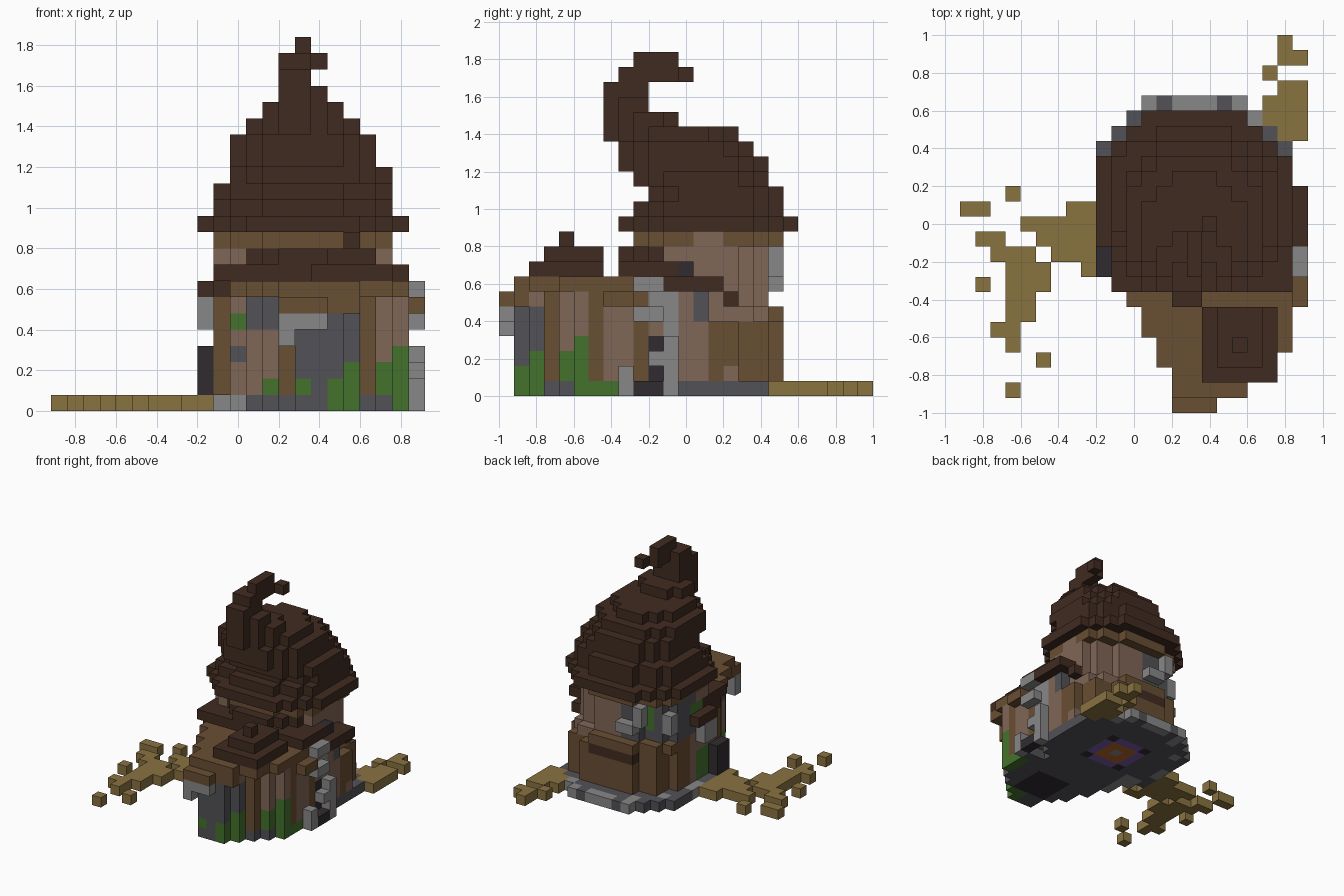
import bpy
import bmesh
from mathutils import Vector

cube = bpy.data.objects.get("Cube")
if cube:
    bpy.data.objects.remove(cube, do_unlink=True)

STEP = 0.08
ORIGIN = Vector((-0.92, -1.0, 0.0))
PALETTE = {
    "roof": (64, 43, 33), "wood": (105, 78, 51), "plaster": (128, 102, 87),
    "gold": (137, 114, 64), "charcoal": (48, 43, 47), "slate": (82, 82, 87),
    "pale_stone": (135, 135, 135), "moss": (68, 114, 45),
    "purple": (120, 90, 166), "orange": (182, 100, 42),
}


def linear(c):
    c /= 255
    return c / 12.92 if c <= 0.04045 else ((c + 0.055) / 1.055) ** 2.4


def make_material(name, rgb):
    mat = bpy.data.materials.new(name)
    mat.use_nodes = True
    colour = [linear(c) for c in rgb] + [1.0]
    mat.diffuse_color = colour
    bsdf = mat.node_tree.nodes["Principled BSDF"]
    bsdf.inputs["Base Color"].default_value = colour
    bsdf.inputs["Roughness"].default_value = 0.9
    return mat


MATS = {name: make_material(name, rgb) for name, rgb in PALETTE.items()}
blocks = {}  # cell -> (part, colour)


def box(part, colour, x, y, z):
    """Fill a box of cells given as half-open ranges."""
    for i in range(*x):
        for j in range(*y):
            for k in range(*z):
                blocks[i, j, k] = (part, colour)


def disc(part, colour, x, y, z, back=99):
    """Fill an elliptical slab of cells inside the bounds, cut off at a back row."""
    cx, cy = sum(x) / 2, sum(y) / 2
    rx, ry = (x[1] - x[0]) / 2, (y[1] - y[0]) / 2
    for i in range(*x):
        for j in range(y[0], min(y[1], back)):
            if ((i + 0.5 - cx) / rx) ** 2 + ((j + 0.5 - cy) / ry) ** 2 <= 1.08:
                box(part, colour, (i, i + 1), (j, j + 1), z)


def paint(colour, x, y, z):
    """Recolour the existing cells inside a box."""
    for (i, j, k), (part, _) in list(blocks.items()):
        if x[0] <= i < x[1] and y[0] <= j < y[1] and z[0] <= k < z[1]:
            blocks[i, j, k] = (part, colour)


# Stone floor with a pale broken rim at the back and left
disc("floor", "slate", (9, 22), (8, 21), (0, 1))
paint("pale_stone", (12, 20), (20, 21), (0, 1))
for x, y in ((12, 19), (19, 19), (9, 13), (9, 14), (10, 17)):
    paint("pale_stone", (x, x + 1), (y, y + 1), (0, 1))
for x in (13, 17):
    paint("slate", (x, x + 1), (20, 21), (0, 1))

# Garden path blocks, in rows: first x, end x, first y, end y
PATH = [(7, 9, 13, 14), (4, 9, 12, 13), (5, 9, 11, 12), (6, 9, 10, 11), (8, 10, 9, 10),
        (0, 2, 13, 14), (3, 4, 14, 15), (1, 3, 11, 12), (2, 5, 10, 11), (3, 6, 9, 10),
        (1, 2, 8, 9), (3, 6, 8, 9), (3, 5, 6, 8), (2, 4, 5, 6), (3, 4, 4, 5),
        (5, 6, 3, 4), (3, 4, 1, 2)]
BACK_PATH = [(21, 23, 18, 19), (20, 23, 19, 21), (21, 23, 21, 22),
             (20, 21, 22, 23), (21, 23, 23, 24), (21, 22, 24, 25)]
for part, rows in (("side_path", PATH), ("back_path", BACK_PATH)):
    for x0, x1, y0, y1 in rows:
        box(part, "gold", (x0, x1), (y0, y1), (0, 1))

# Tower walls: wide timber base, plaster storey, timber top beam
disc("tower_base", "wood", (10, 22), (9, 19), (1, 5))
disc("tower_base", "wood", (10, 21), (9, 19), (5, 6))
paint("plaster", (18, 21), (14, 18), (5, 6))
disc("tower_wall", "plaster", (10, 21), (9, 18), (6, 10))
disc("tower_beam", "wood", (10, 21), (9, 19), (10, 11))
paint("plaster", (20, 21), (13, 15), (10, 11))

# Front annex: stepped walls with a projecting eave
WALL = [(15, 18), (15, 19), (14, 20), (13, 21), (13, 22), (12, 22), (12, 22), (11, 22)]
EAVE = [(14, 19), (14, 21), (13, 21), (13, 22), (12, 22), (12, 22), (11, 22), (11, 22)]
for j, (wall, eave) in enumerate(zip(WALL, EAVE), 1):
    box("annex_floor", "slate", wall, (j, j + 1), (0, 1))
    box("annex_wall", "plaster", wall, (j, j + 1), (1, 7))
    box("annex_eave", "wood", eave, (j, j + 1), (7, 8))
box("annex_eave", "wood", (14, 19), (1, 2), (6, 7))
box("annex_eave", "wood", (14, 17), (0, 1), (6, 7))
box("annex_eave", "wood", (22, 23), (7, 9), (6, 7))
box("tower_side", "plaster", (10, 22), (9, 14), (1, 7))
box("tower_side", "wood", (11, 22), (9, 11), (7, 8))
box("tower_side", "roof", (10, 11), (9, 11), (7, 8))
paint("slate", (15, 19), (1, 3), (1, 6))
box("lintel", "pale_stone", (14, 15), (0, 1), (4, 5))
box("lintel", "pale_stone", (14, 17), (0, 1), (5, 6))

# Timber posts at the wall corners
for x, y in ((14, 3), (19, 3), (21, 6), (21, 9), (21, 14), (10, 9)):
    paint("wood", (x, x + 1), (y, y + 1), (1, 7))

# Moss, slate and plaster patches on the walls
for colour, x, y, z in (
        ("moss", (17, 19), (1, 3), (0, 2)), ("moss", (18, 19), (2, 3), (2, 3)),
        ("moss", (15, 16), (1, 2), (1, 2)), ("moss", (20, 21), (4, 5), (1, 3)),
        ("moss", (21, 22), (5, 6), (1, 4)), ("moss", (13, 14), (4, 6), (1, 2)),
        ("moss", (11, 12), (8, 9), (5, 6)), ("moss", (11, 12), (8, 9), (7, 8)),
        ("moss", (10, 11), (11, 13), (1, 4)), ("moss", (21, 22), (5, 8), (0, 1)),
        ("slate", (12, 14), (4, 8), (5, 7)), ("slate", (11, 12), (8, 9), (3, 4)),
        ("slate", (21, 22), (8, 9), (1, 2)), ("slate", (21, 22), (13, 14), (5, 7)),
        ("plaster", (21, 22), (15, 16), (1, 2)),
        ("pale_stone", (10, 12), (8, 12), (0, 1))):
    paint(colour, x, y, z)

# Stonework on the right side of the tower
box("side_stones", "charcoal", (22, 23), (9, 12), (0, 1))
for y, z in (((11, 12), (0, 4)), ((9, 11), (5, 6)), ((9, 11), (7, 8)),
             ((8, 9), (0, 2)), ((10, 11), (2, 3))):
    box("side_stones", "pale_stone", (22, 23), y, z)
paint("charcoal", (21, 22), (10, 11), (1, 4))
paint("pale_stone", (21, 22), (10, 12), (5, 7))
paint("pale_stone", (21, 22), (11, 12), (4, 5))

# Left door with stone lintel and awning
box("door", "charcoal", (9, 10), (9, 11), (1, 4))
box("door_lintel", "pale_stone", (9, 10), (11, 13), (5, 7))
box("door_awning", "roof", (9, 10), (11, 14), (7, 8))

# Back window: slate patch, pale sills, moss and a dark ledge below
paint("slate", (10, 15), (13, 18), (6, 10))
paint("moss", (12, 13), (14, 18), (7, 10))
paint("moss", (10, 11), (12, 14), (7, 9))
for x, y, z in (((13, 15), (18, 19), (7, 8)), ((12, 13), (18, 19), (8, 10)),
                ((10, 11), (16, 17), (7, 9))):
    box("back_sill", "pale_stone", x, y, z)
box("back_ledge", "roof", (13, 18), (18, 19), (4, 5))

# Skirt roof wrapping the front of the tower
box("skirt_roof", "roof", (10, 22), (8, 12), (8, 9))
disc("skirt_roof", "roof", (12, 20), (8, 18), (9, 10), back=11)
box("skirt_roof", "roof", (21, 23), (11, 15), (7, 8))
box("skirt_roof", "roof", (21, 22), (15, 16), (6, 7))
box("skirt_roof", "charcoal", (21, 22), (12, 13), (8, 9))

# Small stepped annex roof
box("annex_roof", "roof", (16, 21), (2, 7), (8, 9))
box("annex_roof", "roof", (17, 20), (3, 7), (9, 10))
box("annex_roof", "roof", (18, 19), (4, 5), (10, 11))
paint("roof", (18, 19), (9, 10), (10, 11))

# Leaning hat roof, layer by layer, ending in a curled tip
HAT = [(9, 22, 8, 20), (10, 21, 9, 19), (10, 21, 10, 19), (11, 21, 9, 18),
       (11, 20, 8, 18), (11, 20, 8, 17), (12, 19, 8, 16), (13, 18, 8, 12),
       (14, 17, 8, 10), (14, 16, 8, 10), (14, 16, 8, 10)]
for k, (x0, x1, y0, y1) in enumerate(HAT, 11):
    disc("hat_roof", "roof", (x0, x1), (y0, y1), (k, k + 1))
box("hat_roof", "roof", (14, 16), (7, 8), (17, 21))
box("hat_tip", "roof", (15, 16), (9, 12), (21, 23))
box("hat_tip", "roof", (16, 17), (12, 13), (21, 22))

# Rug set into the floor, and the dark annex hearth
paint("purple", (13, 18), (12, 17), (0, 1))
for x in (13, 17):
    for y in (12, 16):
        paint("charcoal", (x, x + 1), (y, y + 1), (0, 1))
paint("orange", (14, 17), (13, 16), (0, 1))
paint("pale_stone", (15, 16), (14, 15), (0, 1))
paint("charcoal", (15, 19), (3, 7), (0, 1))


def build_part(part):
    """Turn the exposed sides of one part's cells into a mesh."""
    mesh = bpy.data.meshes.new(part)
    bm = bmesh.new()
    slots = []
    for cell, (owner, colour) in blocks.items():
        if owner != part:
            continue
        if colour not in slots:
            slots.append(colour)
            mesh.materials.append(MATS[colour])
        made = bmesh.ops.create_cube(bm, size=1)["verts"]
        bmesh.ops.translate(bm, verts=made, vec=Vector(cell) + Vector((0.5, 0.5, 0.5)))
        for face in {f for v in made for f in v.link_faces}:
            face.normal_update()
            face.material_index = slots.index(colour)
            if tuple(c + round(n) for c, n in zip(cell, face.normal)) in blocks:
                bm.faces.remove(face)
    bmesh.ops.remove_doubles(bm, verts=bm.verts, dist=0.01)
    for v in bm.verts:
        v.co = v.co * STEP + ORIGIN
    bmesh.ops.delete(bm, geom=[e for e in bm.edges if not e.link_faces], context="EDGES")
    bm.to_mesh(mesh)
    bm.free()
    bpy.context.scene.collection.objects.link(bpy.data.objects.new(part, mesh))


for part in sorted({owner for owner, _ in blocks.values()}):
    build_part(part)
